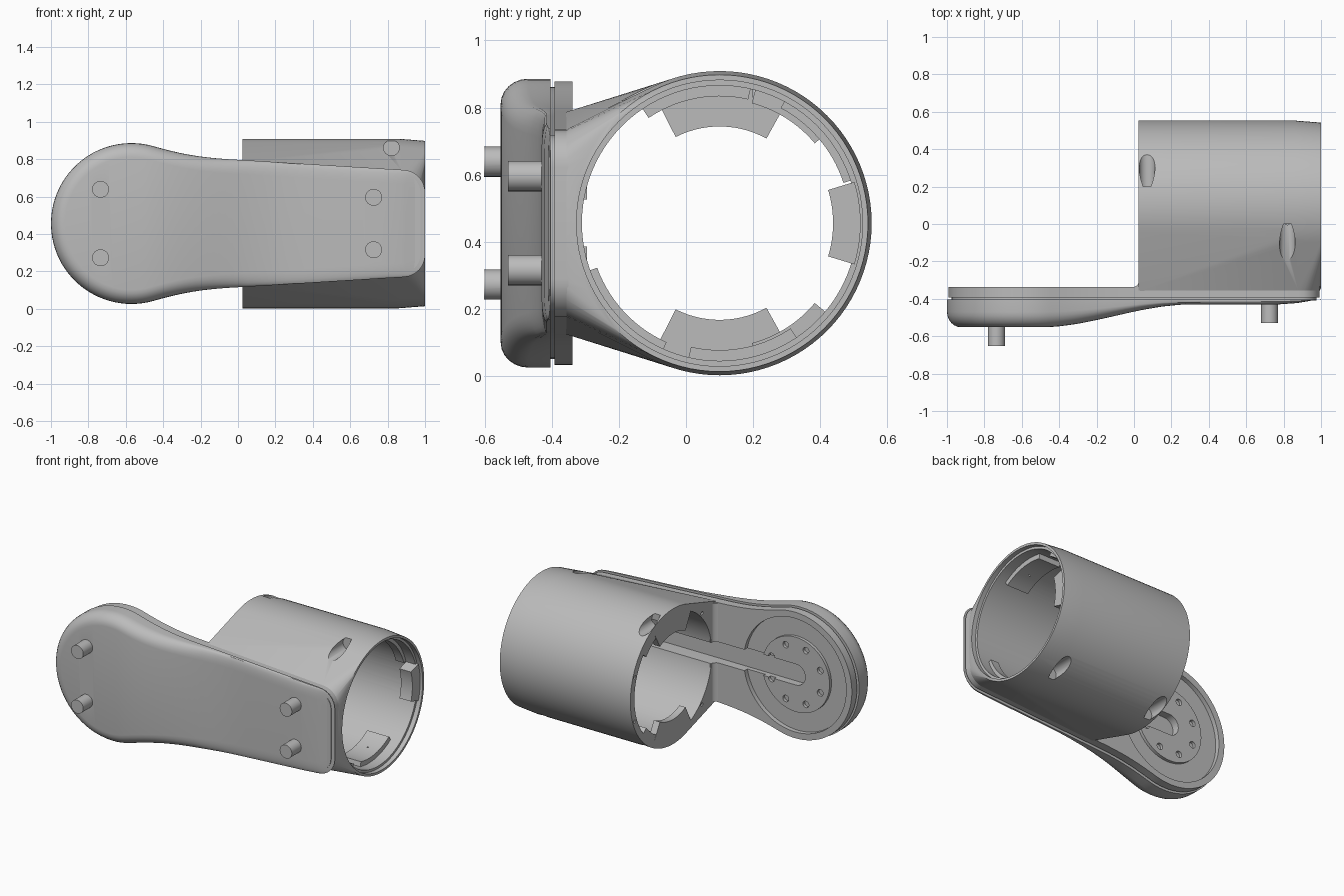
import bpy, bmesh, math
from mathutils import Vector, Matrix
from mathutils.geometry import interpolate_bezier

if "Cube" in bpy.data.objects:
    bpy.data.objects.remove(bpy.data.objects["Cube"])

grey = bpy.data.materials.new("matte grey")
grey.use_nodes = True
tone = (0.5, 0.5, 0.5, 1)
grey.diffuse_color = tone
grey.node_tree.nodes["Principled BSDF"].inputs["Base Color"].default_value = tone

ZC, YC = 0.456, 0.10          # tube axis
HUB_X, HUB_R = -0.57, 0.43    # round end of the arm
BORE = 0.41


def make(name, bm):
    bmesh.ops.recalc_face_normals(bm, faces=bm.faces)
    me = bpy.data.meshes.new(name)
    bm.to_mesh(me)
    bm.free()
    me.materials.append(grey)
    ob = bpy.data.objects.new(name, me)
    bpy.context.collection.objects.link(ob)
    return ob


def loft(name, loops, cap):
    """Skin equal-length closed loops; cap(bm, loop) closes each end."""
    bm = bmesh.new()
    rings = [[bm.verts.new(p) for p in loop] for loop in loops]
    n = len(rings[0])
    for a, b in zip(rings, rings[1:]):
        for i in range(n):
            bm.faces.new((a[i], a[(i + 1) % n], b[(i + 1) % n], b[i]))
    for ring in (rings[0], rings[-1]):
        cap(bm, ring)
    return make(name, bm)


def cap_ngon(bm, ring):
    bm.faces.new(ring)


def cap_strips(bm, ring):
    n = len(ring)
    for i in range(n // 2 - 1):
        bm.faces.new((ring[i], ring[i + 1], ring[n - 2 - i], ring[n - 1 - i]))


def rod(name, axis, a, b, u, v, r, seg=32):
    """Cylinder along X or Y from a to b; u, v place it in the other axes."""
    circle = [(r * math.cos(t), r * math.sin(t)) for t in (math.tau * i / seg for i in range(seg))]
    place = (lambda s, c, d: (s, u + c, v + d)) if axis == "X" else (lambda s, c, d: (u + c, s, v + d))
    return loft(name, [[place(s, c, d) for c, d in circle] for s in (a, b)], cap_ngon)


def box(name, x, y, z):
    loops = [[(q, y[0], z[0]), (q, y[1], z[0]), (q, y[1], z[1]), (q, y[0], z[1])] for q in x]
    return loft(name, loops, cap_ngon)


def arc_block(name, a0, a1, r0, r1, x0, x1, seg=14):
    """Curved block on the tube's inner wall between two angles in degrees."""
    def p(x, r, i):
        t = math.radians(a0 + (a1 - a0) * i / seg)
        return (x, YC + r * math.cos(t), ZC + r * math.sin(t))
    loops = [[p(x0, r0, i), p(x1, r0, i), p(x1, r1, i), p(x0, r1, i)] for i in range(seg + 1)]
    return loft(name, loops, cap_ngon)


def boolean(ob, tools, op="DIFFERENCE"):
    for tool in tools:
        m = ob.modifiers.new("cut", "BOOLEAN")
        m.operation, m.object, m.solver = op, tool, "EXACT"
        bpy.context.view_layer.objects.active = ob
        bpy.ops.object.modifier_apply(modifier=m.name)
        bpy.data.objects.remove(tool)


# Arm outline: upper half, round end to square end
upper = []
for i in range(27):
    t = math.radians(178 - i * 4)
    upper.append(Vector((HUB_X + HUB_R * math.cos(t), HUB_R * math.sin(t))))
t = math.radians(74)
start, neck = upper[-1], Vector((0.05, 0.338))
upper += interpolate_bezier(start, start + 0.2 * Vector((math.sin(t), -math.cos(t))),
                            neck - Vector((0.2, -0.01)), neck, 16)[1:]
upper += [neck.lerp(Vector((0.88, 0.287)), i / 8) for i in range(1, 9)]
for i in range(1, 9):
    t = math.radians(86 - i * 86 / 8)
    upper.append(Vector((0.88 + 0.12 * math.cos(t), 0.167 + 0.12 * math.sin(t))))


def outline(inset):
    pts = []
    for i, p in enumerate(upper):
        a = upper[i - 1] if i else Vector((p.x, -p.y))
        b = upper[i + 1] if i + 1 < len(upper) else Vector((p.x, -p.y))
        d = (b - a).normalized()
        pts.append(p + inset * Vector((d.y, -d.x)))
    return [(p.x, ZC + p.y) for p in pts] + [(p.x, ZC - p.y) for p in reversed(pts)]


def front_y(x):
    s = min(max((x + 0.5) / 0.8, 0), 1)
    y = -0.552 + 0.122 * s * s * (3 - 2 * s)
    return y + max(x - 0.83, 0) * 0.17


# Front cover with rounded rim
base = -0.403
rings = [(0.0, 0.0), (0.0, 0.45)]
for i in range(1, 7):
    t = math.radians(15 * i)
    rings.append((0.075 * (1 - math.cos(t)), 0.45 + 0.55 * math.sin(t)))
cover = loft("front_cover", [[(x, base + (front_y(x) - base) * s, z) for x, z in outline(k)]
                             for k, s in rings], cap_strips)

# Screws set in counterbores
screws = []
for x, dz in ((-0.735, 0.183), (0.725, 0.14)):
    for s in (-1, 1):
        y, z = front_y(x), ZC + s * dz
        boolean(cover, [rod("bore", "Y", y - 0.1, y + 0.018, x, z, 0.045)])
        screw = rod("cover_screw", "Y", y + 0.003, y + 0.025, x, z, 0.032)
        boolean(screw, [rod("socket", "Y", y - 0.1, y + 0.016, x, z, 0.017, 6)])
        screws.append(screw)


def channel():
    return box("channel", (HUB_X, 0.5), (-0.398, -0.26), (ZC - 0.07, ZC + 0.07))


# Backing plate with a narrow groove behind the cover
plate = loft("backing_plate", [[(x, y, z) for x, z in outline(k)] for k, y in
             ((0.025, -0.41), (0.025, -0.392), (0.008, -0.392), (0.008, -0.338))], cap_strips)
boolean(plate, [rod("recess", "Y", -0.368, -0.2, HUB_X, ZC, 0.38, 64), channel(),
                rod("centre", "Y", -0.398, -0.2, HUB_X, ZC, 0.07)])

# Hub disc with a ring of holes
hub = rod("hub_disc", "Y", -0.39, -0.348, HUB_X, ZC, 0.25, 64)
holes = [rod("hole", "Y", -0.375, -0.2, HUB_X + 0.195 * math.cos(a), ZC + 0.195 * math.sin(a), 0.022, 16)
         for a in (math.tau * (i + 0.5) / 8 for i in range(8))]
boolean(hub, holes + [channel(), rod("centre", "Y", -0.5, -0.2, HUB_X, ZC, 0.07)])

# Tube housing blended into the arm
bm = bmesh.new()
for x, r in ((0.025, 0.453), (0.86, 0.453), (1.0, 0.442)):
    for i in range(96):
        a = math.tau * i / 96
        bm.verts.new((x, YC + r * math.cos(a), ZC + r * math.sin(a)))
for x, z in outline(0.01):
    if x > 0.05:
        bm.verts.new((x, -0.36, z))
for s in (-1, 1):
    bm.verts.new((0.025, -0.36, ZC + s * 0.33))
res = bmesh.ops.convex_hull(bm, input=bm.verts)
loose = [v for v in bm.verts if not v.link_faces]
bmesh.ops.delete(bm, geom=loose, context="VERTS")
bmesh.ops.dissolve_limit(bm, angle_limit=0.002, verts=bm.verts, edges=bm.edges)
tube = make("tube_housing", bm)
boolean(tube, [rod("bore", "X", -0.2, 1.2, YC, ZC, BORE, 96),
               rod("lip", "X", 0.97, 1.2, YC, ZC, 0.426, 96), channel()])

# Inner bosses and locking tabs
blocks = [(77, 124, 0.378, 0.74, 0.9), (257, 304, 0.378, 0.74, 0.9),
          (18, 62, 0.388, 0.84, 0.9), (200, 246, 0.388, 0.84, 0.9),
          (61, 117, 0.288, 0.025, 0.07), (243, 299, 0.288, 0.025, 0.07),
          (-17, 17, 0.338, 0.9, 0.985),
          (40, 75, 0.37, 0.026, 0.13), (285, 320, 0.37, 0.026, 0.13)]
for a0, a1, r, x0, x1 in blocks:
    boolean(tube, [arc_block("tab", a0, a1, r, 0.43 if x1 < 0.95 else 0.42, x0, x1)], "UNION")

# Grazing screw holes through the tube wall
drills = [(0.82, 1, -0.4, 0.0), (0.07, 1, 0.2, 0.7), (0.82, -1, 0.2, 0.7), (0.07, -1, 0.2, 0.7)]
boolean(tube, [rod("drill", "Y", a, b, x, ZC + s * 0.405, 0.042) for x, s, a, b in drills])
ends = [math.radians(d) for d in (135, 180 + 45, 20, 340)]
boolean(tube, [rod("pin_hole", "X", -0.1, 0.06, YC + 0.432 * math.cos(a), ZC + 0.432 * math.sin(a), 0.011, 12)
               for a in ends])

# Fillet between plate and tube end
r = 0.045
curve = [(0.03 - r + r * math.sin(t), -0.34 + r - r * math.cos(t))
         for t in (math.radians(15 * i) for i in range(7))]
profile = curve + [(0.03, -0.345), (0.03 - r, -0.345)]
fillet = loft("corner_fillet", [[(x, y, ZC + s * 0.328) for x, y in profile] for s in (-1, 1)], cap_ngon)
boolean(fillet, [channel()])

# Smooth shading with crisp edges
bpy.ops.object.select_all(action="DESELECT")
for ob in [cover, plate, hub, tube, fillet] + screws:
    ob.select_set(True)
    bpy.context.view_layer.objects.active = ob
bpy.ops.object.shade_smooth_by_angle(angle=math.radians(30))
